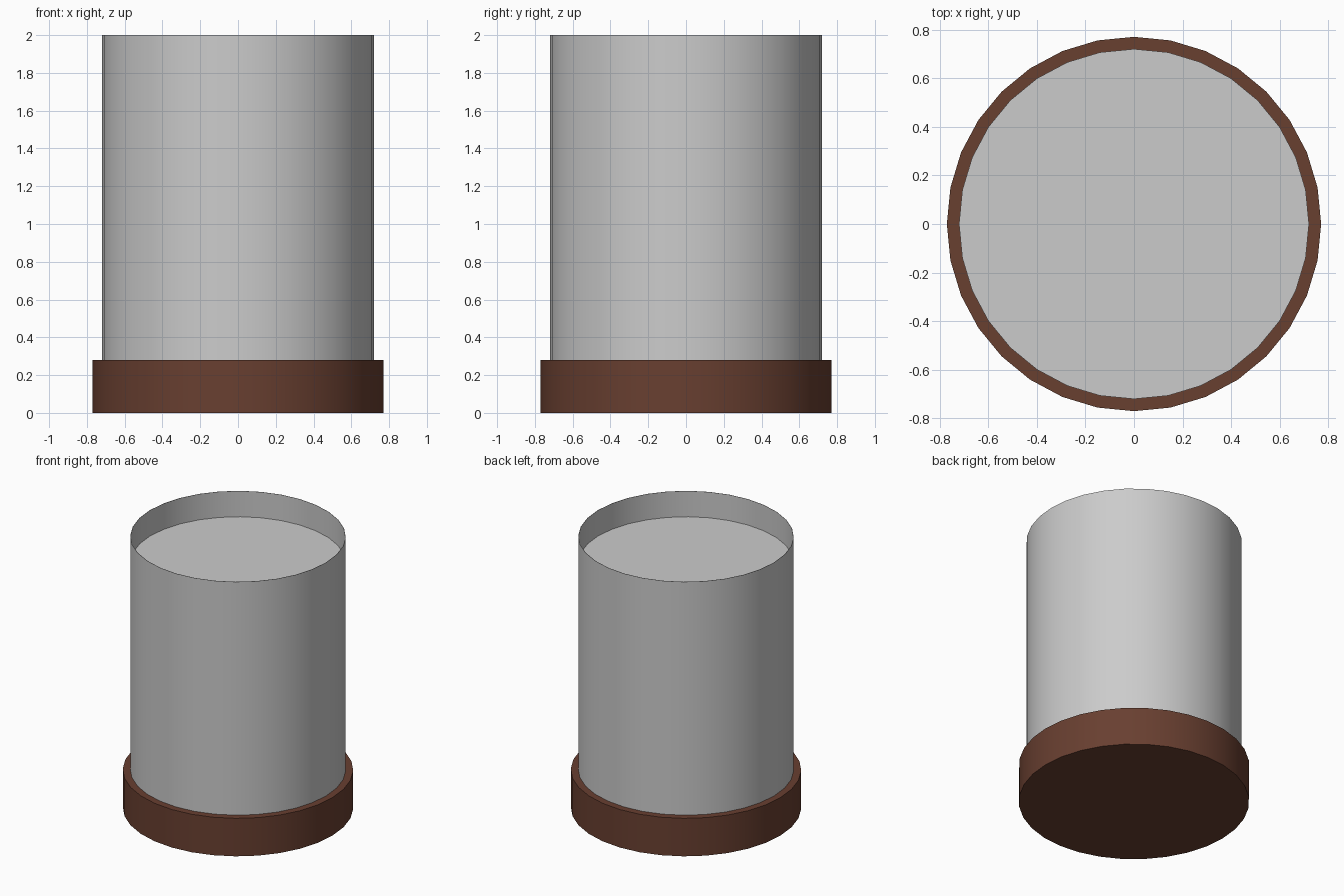
import bpy, bmesh
from math import cos, sin, pi, radians

if "Cube" in bpy.data.objects:
    bpy.data.objects.remove(bpy.data.objects["Cube"])

SIDES = 32


def lathe(name, profile, cap_start=False, cap_end=False):
    """Spin an (r, z) profile around z, optionally capping its ends."""
    bm = bmesh.new()
    rings = [[bm.verts.new((r * cos(2 * pi * i / SIDES), r * sin(2 * pi * i / SIDES), z))
              for i in range(SIDES)] for r, z in profile]
    for a, b in zip(rings, rings[1:]):
        for i in range(SIDES):
            j = (i + 1) % SIDES
            bm.faces.new((a[i], a[j], b[j], b[i]))
    if cap_start:
        bm.faces.new(rings[0][::-1])
    if cap_end:
        bm.faces.new(rings[-1])
    mesh = bpy.data.meshes.new(name)
    bm.to_mesh(mesh)
    bm.free()
    obj = bpy.data.objects.new(name, mesh)
    bpy.context.collection.objects.link(obj)
    bpy.ops.object.select_all(action='DESELECT')
    obj.select_set(True)
    bpy.context.view_layer.objects.active = obj
    bpy.ops.object.shade_smooth_by_angle(angle=radians(30))
    return obj


# Base collar: solid foot with a flat ledge around the body
base = lathe("base", [(0.77, 0), (0.77, 0.28), (0.719, 0.28)], cap_start=True)
brown = bpy.data.materials.new("brown")
brown.diffuse_color = (0.14, 0.05, 0.03, 1)
brown.use_nodes = True
brown.node_tree.nodes["Principled BSDF"].inputs["Base Color"].default_value = brown.diffuse_color
base.data.materials.append(brown)

# Body: paper-thin wall whose top is sunk below the rim
lathe("body", [(0.72, 0.28), (0.72, 2.0), (0.718, 2.0), (0.718, 1.81)], cap_end=True)
